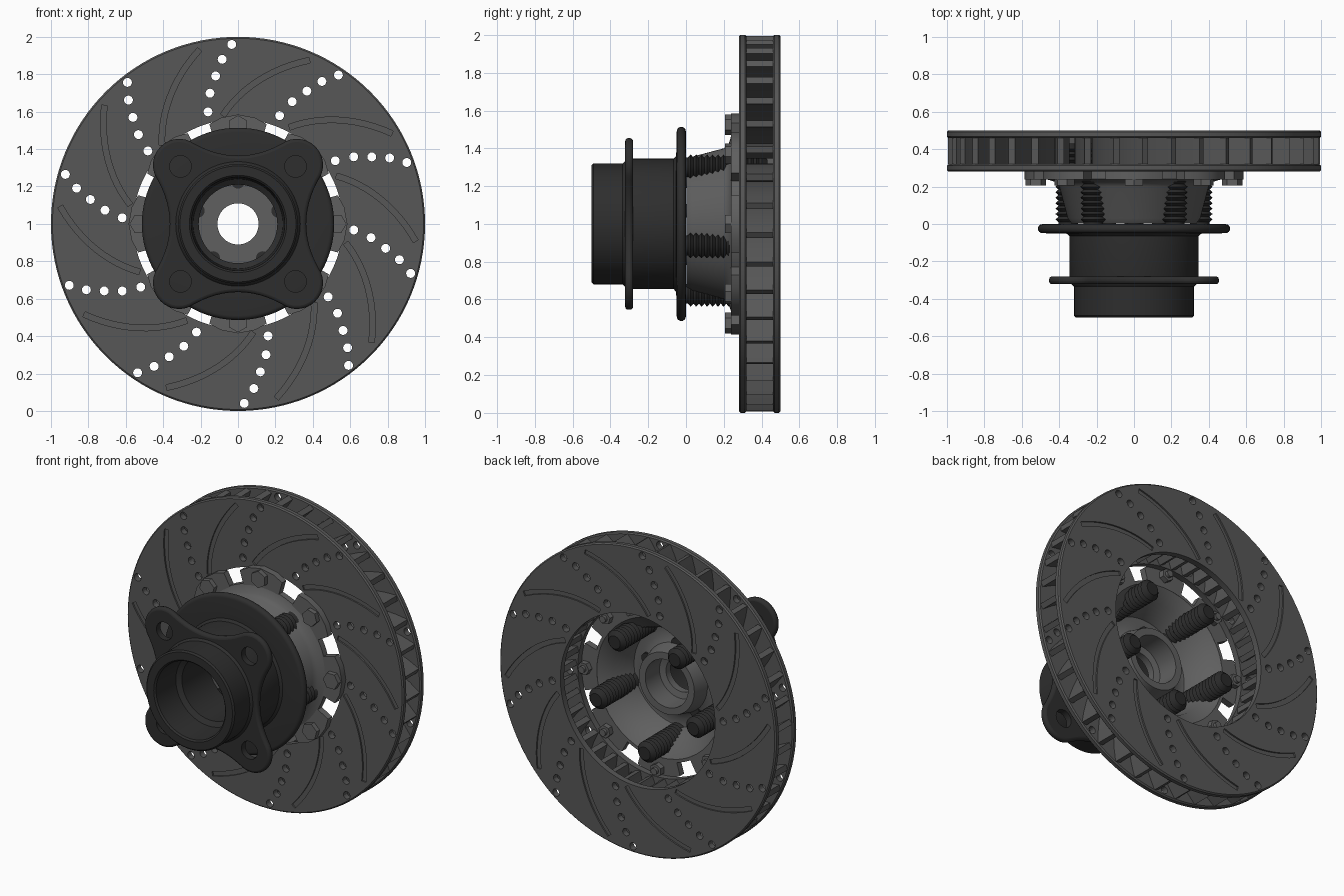
import bpy, bmesh
from math import sin, cos, radians, hypot, pi

if "Cube" in bpy.data.objects:
    bpy.data.objects.remove(bpy.data.objects["Cube"])

CZ = 1.0  # height of the wheel axis (axis runs along y)


def material(name, v):
    m = bpy.data.materials.new(name)
    m.diffuse_color = (v, v, v, 1)
    m.use_nodes = True
    m.node_tree.nodes["Principled BSDF"].inputs["Base Color"].default_value = m.diffuse_color
    return m


ROTOR = material("cast grey", 0.095)
BELL = material("bell grey", 0.115)
BLACK = material("hub black", 0.027)
STUD = material("stud black", 0.022)


def polar(r, deg):
    return r * cos(radians(deg)), r * sin(radians(deg))


def lathe(bm, prof, seg=96, cx=0.0, cz=0.0, phase=0.0):
    """Revolve a closed (y, r) profile about an axis parallel to y."""
    rings = []
    for i in range(seg):
        a = 2 * pi * i / seg + phase
        rings.append([bm.verts.new((cx + r * cos(a), y, CZ + cz + r * sin(a))) for y, r in prof])
    n = len(prof)
    for i in range(seg):
        p, q = rings[i], rings[(i + 1) % seg]
        for j in range(n):
            k = (j + 1) % n
            bm.faces.new((p[j], p[k], q[k], q[j]))


def prism(bm, pts, y0, y1):
    """Extrude a flat (x, z) outline along y."""
    a = [bm.verts.new((x, y0, CZ + z)) for x, z in pts]
    b = [bm.verts.new((x, y1, CZ + z)) for x, z in pts]
    bm.faces.new(a)
    bm.faces.new(b[::-1])
    n = len(pts)
    for i in range(n):
        k = (i + 1) % n
        bm.faces.new((a[i], b[i], b[k], a[k]))


def disc_pts(x, z, r, n, phase=0.0):
    return [(x + r * cos(2 * pi * i / n + phase), z + r * sin(2 * pi * i / n + phase)) for i in range(n)]


def strip(r0, r1, a0, a1, w, n=12):
    """Outline of a curved band sweeping from (r0, a0) to (r1, a1)."""
    mid = [polar(r0 + (r1 - r0) * i / n, a0 + (a1 - a0) * i / n) for i in range(n + 1)]
    left, right = [], []
    for i, (x, z) in enumerate(mid):
        p, q = mid[max(i - 1, 0)], mid[min(i + 1, n)]
        dx, dz = q[0] - p[0], q[1] - p[1]
        s = w / 2 / hypot(dx, dz)
        left.append((x - dz * s, z + dx * s))
        right.append((x + dz * s, z - dx * s))
    return left + right[::-1]


def finish(bm, name, mat, smooth=True):
    bmesh.ops.remove_doubles(bm, verts=bm.verts, dist=1e-5)
    bmesh.ops.recalc_face_normals(bm, faces=bm.faces)
    me = bpy.data.meshes.new(name)
    bm.to_mesh(me)
    bm.free()
    ob = bpy.data.objects.new(name, me)
    bpy.context.collection.objects.link(ob)
    me.materials.append(mat)
    if smooth:
        shade(ob)
    return ob


def activate(ob):
    bpy.ops.object.select_all(action='DESELECT')
    ob.select_set(True)
    bpy.context.view_layer.objects.active = ob


def shade(ob):
    activate(ob)
    bpy.ops.object.shade_smooth_by_angle(angle=radians(35))


def cut(ob, cutter):
    activate(ob)
    m = ob.modifiers.new("cut", 'BOOLEAN')
    m.operation, m.solver, m.object = 'DIFFERENCE', 'EXACT', cutter
    bpy.ops.object.modifier_apply(modifier=m.name)
    shade(ob)


# Rotor cutters: drilled rows and curved grooves, ten of each
bm = bmesh.new()
for k in range(10):
    for r, a in ((.62, 105), (.715, 102.1), (.80, 98.6), (.884, 95.5), (.96, 92)):
        prism(bm, disc_pts(*polar(r, a + 36 * k), .024, 16), .2, .6)
    groove = strip(.585, .955, 98 + 36 * k, 66.4 + 36 * k, .03)
    prism(bm, groove, .25, .29)
    prism(bm, groove, .49, .53)
rotor_cutter = finish(bm, "rotor_cutter", ROTOR, False)

# Two rotor discs
for name, y in (("rotor_front_disc", .28), ("rotor_back_disc", .46)):
    bm = bmesh.new()
    lathe(bm, [(y, .56), (y, .992), (y + .008, 1), (y + .032, 1), (y + .04, .992), (y + .04, .56)], 128)
    cut(finish(bm, name, ROTOR), rotor_cutter)
bpy.data.objects.remove(rotor_cutter)

# Cooling vanes between the discs
bm = bmesh.new()
for k in range(40):
    a = 9 * k + 4.5
    prism(bm, strip(.57, .985, 107 + a, 91 + a, .035, 6), .32, .46)
finish(bm, "rotor_vanes", ROTOR)

# Rotor bell with centre tube
bm = bmesh.new()
lathe(bm, [(.003, .11), (.003, .335), (.03, .355), (.2, .40), (.225, .42), (.24, .47), (.28, .47),
           (.28, .45), (.22, .37), (.08, .32), (.075, .27), (.1, .225), (.2, .20), (.2, .155),
           (.06, .15), (.05, .11)])
finish(bm, "bell", BELL)

# Mounting lugs around the bell
bm = bmesh.new()
for k in range(8):
    c = 45 * k
    pts = [polar(.45, c + d) for d in (-16, -8, 0, 8, 16)]
    pts += [polar(r, c + d) for r, d in ((.555, 16), (.575, 9), (.585, 0), (.575, -9), (.555, -16))]
    prism(bm, pts, .238, .28)
finish(bm, "bell_lugs", BELL)

# Hex bolts, shanks and nuts on the lugs
bm = bmesh.new()
for k in range(8):
    x, z = polar(.525, 45 * k)
    ph = radians(45 * k)
    prism(bm, disc_pts(x, z, .055, 6, ph), .207, .238)
    prism(bm, disc_pts(x, z, .042, 6, ph), .28, .315)
    prism(bm, disc_pts(x, z, .022, 12), .31, .335)
finish(bm, "lug_bolts", BELL)

# Small dark holes in the bell plate, drawn as flush plugs
bm = bmesh.new()
for k in range(5):
    x, z = polar(.225, 18 + 72 * k)
    prism(bm, disc_pts(x, z, .036, 20), -.002, .105)
finish(bm, "bell_hole_plugs", BLACK)

# Threaded wheel studs
bm = bmesh.new()
prof = [(-.01, 0), (-.01, .052)]
for i in range(14):
    y = .01 + i * .029
    prof += [(y, .052), (y + .0145, .068)]
prof += [(.418, .054), (.43, .042), (.43, 0)]
for k in range(5):
    x, z = polar(.37, 54 + 72 * k)
    lathe(bm, prof, 24, x, z)
finish(bm, "wheel_studs", STUD)

# Hub body: snout, barrel and rounded round flange
bm = bmesh.new()
flange = [(-.025 + .024 * sin(radians(t)), .49 + .024 * cos(radians(t))) for t in range(-90, 91, 22)]
lathe(bm, [(-.49, .25), (-.5, .26), (-.5, .31), (-.49, .32), (-.335, .32), (-.32, .335), (-.28, .345),
           (-.065, .345), (-.052, .36)] + flange + [(0, .21), (-.28, .21), (-.3, .24)])
finish(bm, "hub_body", BLACK)

# Four-lobed mounting flange
outline = []
for k in range(4):
    c = 45 + 90 * k
    cx, cz = polar(.445, c)
    for d in range(-80, 81, 10):
        x, z = polar(.14, c + d)
        outline.append((cx + x, cz + z))
    p = outline[-1]
    m = polar(.30, c + 45)
    nx, nz = polar(.445, c + 90)
    q = polar(.14, c + 90 - 80)
    q = (nx + q[0], nz + q[1])
    for i in range(1, 12):
        t = i / 12
        outline.append(tuple((1 - t) ** 2 * p[j] + 2 * t * (1 - t) * m[j] + t * t * q[j] for j in (0, 1)))
bm = bmesh.new()
prism(bm, outline, -.322, -.28)
lobed = finish(bm, "lobed_flange", BLACK)
bev = lobed.modifiers.new("round", 'BEVEL')
bev.width, bev.segments, bev.limit_method, bev.angle_limit = .017, 3, 'ANGLE', radians(50)
activate(lobed)
bpy.ops.object.modifier_apply(modifier=bev.name)
bm = bmesh.new()
prism(bm, disc_pts(0, 0, .29, 48), -.4, -.2)
for k in range(4):
    prism(bm, disc_pts(*polar(.435, 45 + 90 * k), .058, 28), -.4, -.2)
flange_cutter = finish(bm, "flange_cutter", BLACK, False)
cut(lobed, flange_cutter)
bpy.data.objects.remove(flange_cutter)
